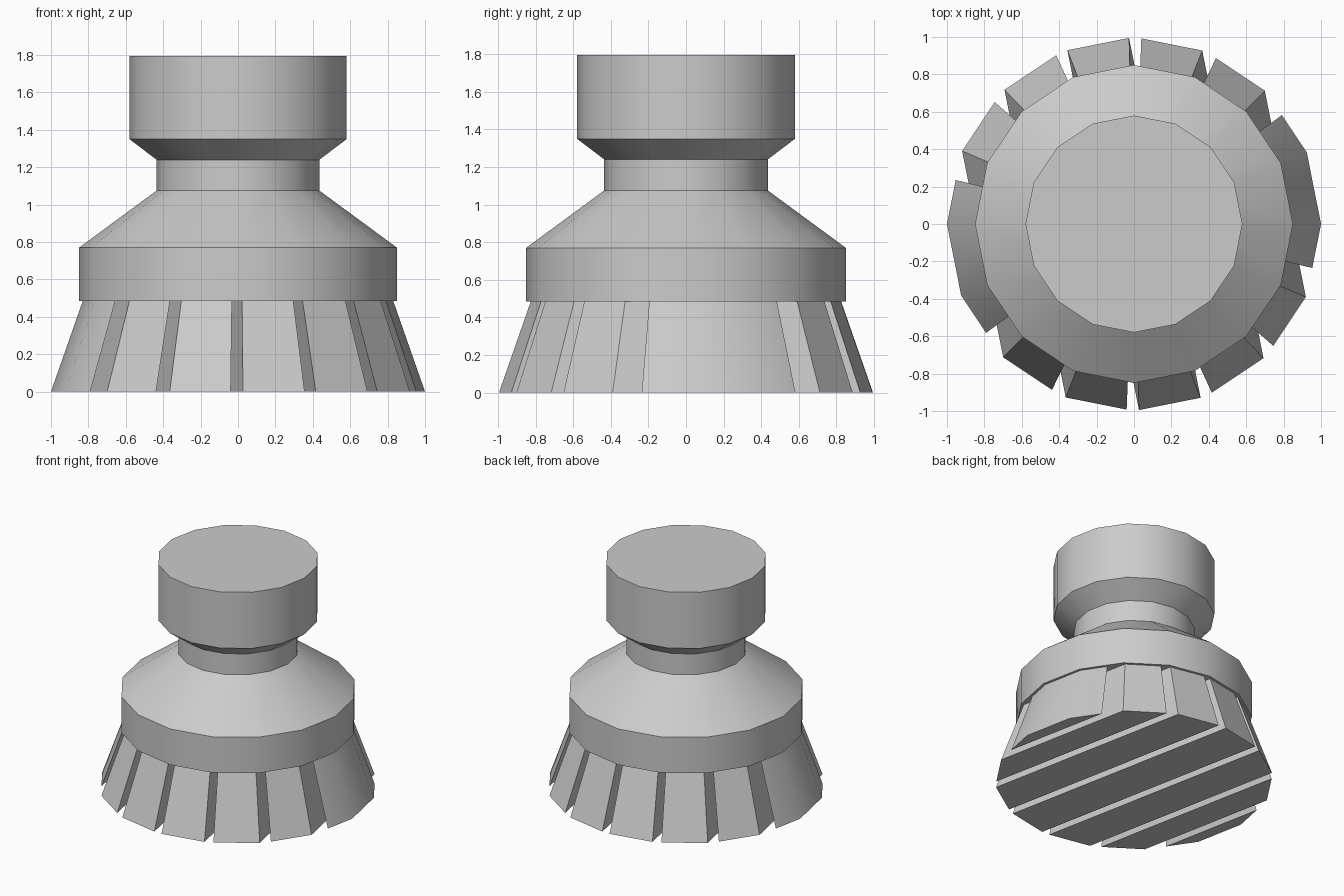
import bpy, bmesh, math
from mathutils import Vector, Matrix

cube = bpy.data.objects.get("Cube")
if cube:
    bpy.data.objects.remove(cube, do_unlink=True)

SIDES = 16
grey = bpy.data.materials.new("plain_grey")
grey.use_nodes = True
GREY = (0.6, 0.6, 0.6, 1)
grey.diffuse_color = GREY
grey.node_tree.nodes["Principled BSDF"].inputs["Base Color"].default_value = GREY


def finish(bm, name):
    bmesh.ops.recalc_face_normals(bm, faces=bm.faces)
    mesh = bpy.data.meshes.new(name)
    bm.to_mesh(mesh)
    bm.free()
    mesh.materials.append(grey)
    obj = bpy.data.objects.new(name, mesh)
    bpy.context.collection.objects.link(obj)
    bpy.ops.object.select_all(action='DESELECT')
    obj.select_set(True)
    bpy.context.view_layer.objects.active = obj
    bpy.ops.object.shade_smooth_by_angle(angle=math.radians(25))
    return obj


def turned_solid(name, profile):
    """Stack of polygon rings (radius, height), closed at both ends."""
    bm = bmesh.new()
    rings = []
    for r, z in profile:
        rings.append(bmesh.ops.create_circle(
            bm, segments=SIDES, radius=r, matrix=Matrix.Translation((0, 0, z)))["verts"])
    for a, b in zip(rings, rings[1:]):
        for i in range(SIDES):
            j = (i + 1) % SIDES
            bm.faces.new((a[i], a[j], b[j], b[i]))
    bm.faces.new(rings[0])
    bm.faces.new(rings[-1])
    return finish(bm, name)


# Collar, sloping shoulder, neck and grip in one turned body
COLLAR_Z = 0.485
turned_solid("handle_body", [(0.85, COLLAR_Z), (0.85, 0.77), (0.435, 1.075),
                             (0.435, 1.24), (0.58, 1.35), (0.58, 1.795)])

# Bristle rows: a flared cone sliced by parallel slots that narrow upwards
across = Vector((math.cos(math.pi / SIDES), math.sin(math.pi / SIDES), 0))
half_slot = 0.032
slots = [-0.857, -0.571, -0.2, 0.2, 0.571, 0.857]
limits = [-2] + slots + [2]
for n, (low, high) in enumerate(zip(limits, limits[1:])):
    bm = bmesh.new()
    bmesh.ops.create_circle(bm, cap_ends=True, segments=SIDES, radius=1)
    for co, no in ((low + half_slot, -across), (high - half_slot, across)):
        bmesh.ops.bisect_plane(bm, geom=bm.verts[:] + bm.edges[:] + bm.faces[:],
                               plane_co=across * co, plane_no=no, clear_outer=True)
    ext = bmesh.ops.extrude_face_region(bm, geom=bm.faces[:], use_keep_orig=True)
    for v in ext["geom"]:
        if isinstance(v, bmesh.types.BMVert):
            v.co = (v.co.x * 0.83, v.co.y * 0.83, COLLAR_Z)
    finish(bm, f"bristle_row_{n + 1}")
